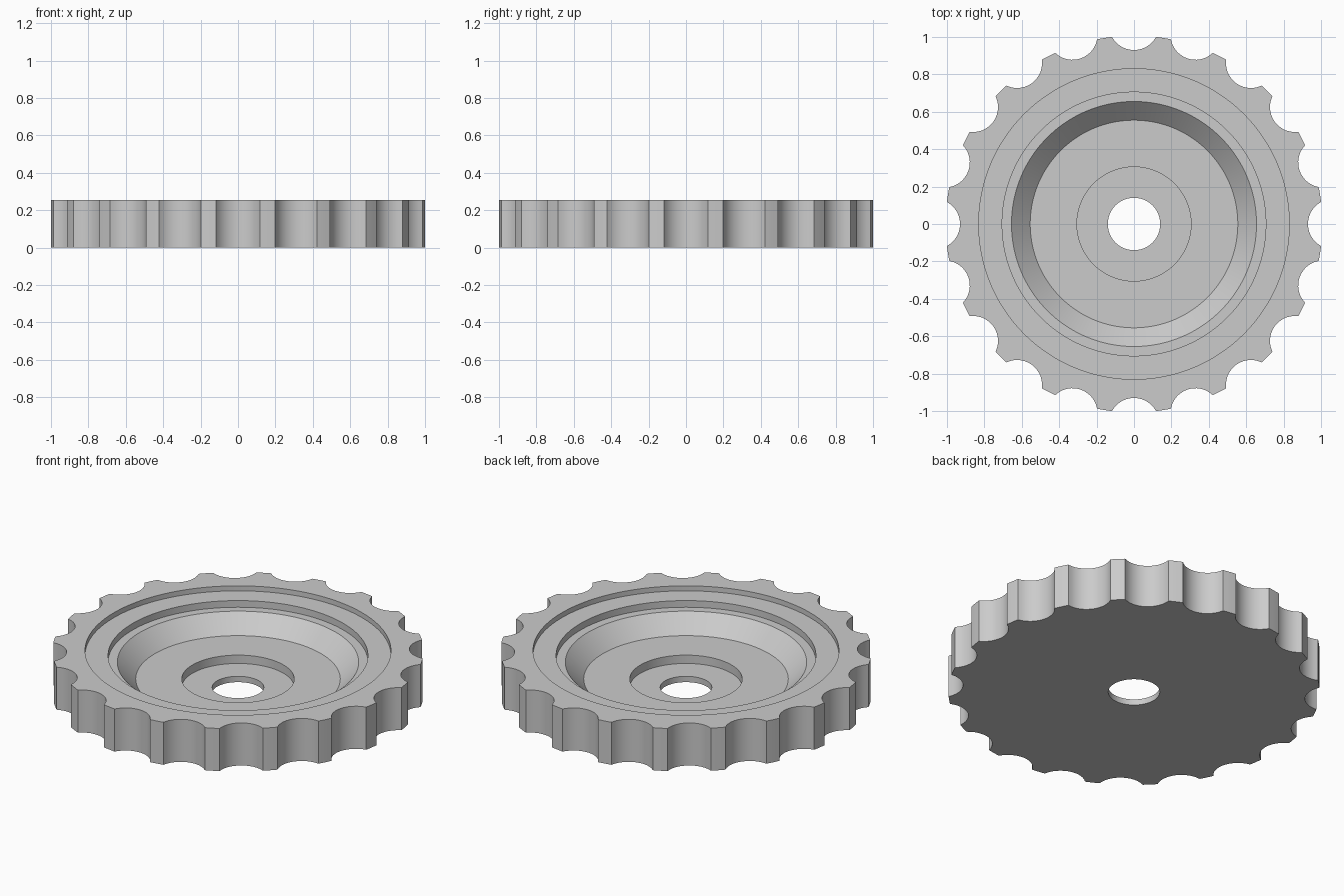
import bpy
import bmesh
import math

cube = bpy.data.objects.get("Cube")
if cube:
    bpy.data.objects.remove(cube, do_unlink=True)

NOTCHES = 20
RIM = 1.007           # radius of the tooth tips
NOTCH_CENTRE = 1.064  # distance of each notch circle from the axis
NOTCH_RADIUS = 0.134
ARC_STEPS = 12
TIP_STEPS = 4


def notched_outline():
    """Polar points (radius, angle) of the scalloped rim."""
    half = math.acos((RIM**2 + NOTCH_CENTRE**2 - NOTCH_RADIUS**2)
                     / (2 * RIM * NOTCH_CENTRE))
    sweep = math.asin(RIM * math.sin(half) / NOTCH_RADIUS)
    pitch = math.tau / NOTCHES
    points = []
    for n in range(NOTCHES):
        middle = n * pitch
        # Concave notch
        for i in range(ARC_STEPS + 1):
            t = sweep * (2 * i / ARC_STEPS - 1)
            x = NOTCH_CENTRE - NOTCH_RADIUS * math.cos(t)
            y = NOTCH_RADIUS * math.sin(t)
            points.append((math.hypot(x, y), middle + math.atan2(y, x)))
        # Tooth tip between two notches
        for i in range(1, TIP_STEPS):
            a = half + (pitch - 2 * half) * i / TIP_STEPS
            points.append((RIM, middle + a))
    return points


# Closed cross-section; None stands for the notched rim
TOP, LEDGE, GROOVE, FLOOR, RECESS = 0.255, 0.225, 0.185, 0.085, 0.035
profile = [
    (None, 0), (None, TOP),
    (0.83, TOP), (0.83, LEDGE),
    (0.705, LEDGE), (0.705, GROOVE),
    (0.655, GROOVE), (0.555, FLOOR),
    (0.305, FLOOR), (0.305, RECESS),
    (0.14, RECESS), (0.14, 0),
]

# Sweep the cross-section around the axis
outline = notched_outline()
bm = bmesh.new()
rings = []
for radius, z in profile:
    ring = []
    for rim_radius, angle in outline:
        r = rim_radius if radius is None else radius
        ring.append(bm.verts.new((r * math.cos(angle), r * math.sin(angle), z)))
    rings.append(ring)

count = len(outline)
for k, low in enumerate(rings):
    high = rings[(k + 1) % len(rings)]
    for i in range(count):
        j = (i + 1) % count
        bm.faces.new((low[i], low[j], high[j], high[i]))
bmesh.ops.recalc_face_normals(bm, faces=bm.faces)

mesh = bpy.data.meshes.new("notched_wheel")
bm.to_mesh(mesh)
bm.free()
wheel = bpy.data.objects.new("notched_wheel", mesh)
bpy.context.collection.objects.link(wheel)

# Plain grey material
grey = bpy.data.materials.new("light grey")
grey.use_nodes = True
colour = (0.6, 0.6, 0.6, 1)
grey.diffuse_color = colour
grey.node_tree.nodes["Principled BSDF"].inputs["Base Color"].default_value = colour
mesh.materials.append(grey)

# Smooth curved walls, sharp edges
bpy.ops.object.select_all(action="DESELECT")
wheel.select_set(True)
bpy.context.view_layer.objects.active = wheel
bpy.ops.object.shade_smooth_by_angle(angle=math.radians(25))
